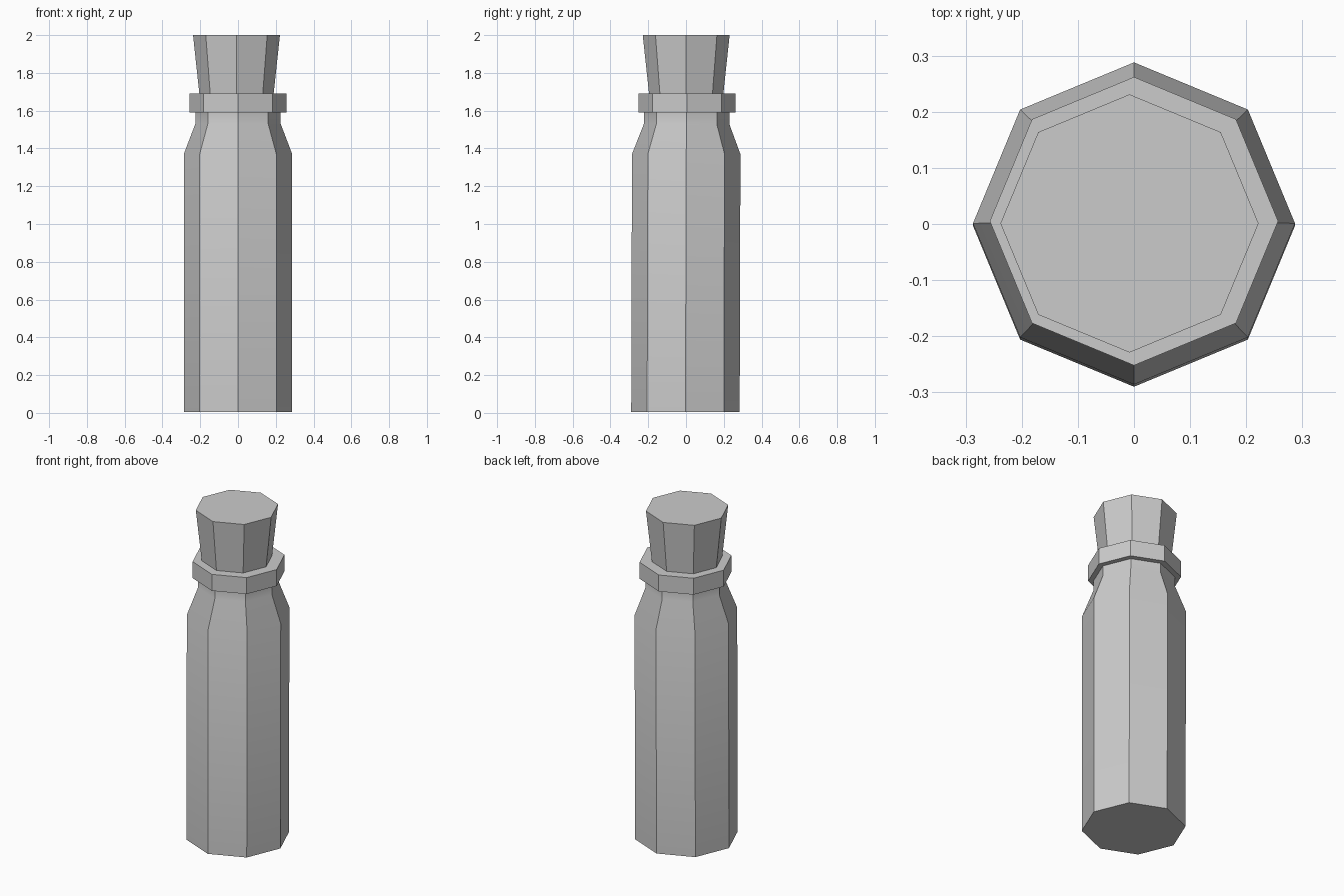
import bpy, bmesh
from math import cos, sin, pi, radians

if "Cube" in bpy.data.objects:
    bpy.data.objects.remove(bpy.data.objects["Cube"])

SIDES = 8


def lathe(name, rings):
    """Closed eight-sided solid from (radius, z, centre x, centre y) rings."""
    bm = bmesh.new()
    loops = [[bm.verts.new((cx + r * cos(2 * pi * i / SIDES),
                            cy + r * sin(2 * pi * i / SIDES), z))
              for i in range(SIDES)] for r, z, cx, cy in rings]
    for low, high in zip(loops, loops[1:]):
        for i in range(SIDES):
            j = (i + 1) % SIDES
            bm.faces.new((low[i], low[j], high[j], high[i]))
    bm.faces.new(loops[0][::-1])
    bm.faces.new(loops[-1])
    mesh = bpy.data.meshes.new(name)
    bm.to_mesh(mesh)
    bm.free()
    obj = bpy.data.objects.new(name, mesh)
    bpy.context.collection.objects.link(obj)
    # Soft shoulder, crisp octagon corners
    bpy.ops.object.select_all(action='DESELECT')
    obj.select_set(True)
    bpy.context.view_layer.objects.active = obj
    bpy.ops.object.shade_smooth_by_angle(angle=radians(30))
    return obj


# Bottle: straight body, sloping shoulder, short neck and projecting lip
lathe("bottle", [
    (0.287, 0.005, 0, -0.003),
    (0.287, 1.37, 0, 0.001),
    (0.226, 1.53, 0, 0.003),
    (0.226, 1.59, 0, 0.003),
    (0.257, 1.59, 0, 0.005),
    (0.257, 1.69, 0, 0.005),
])

# Tapered stopper, set slightly off centre and sunk into the neck
lathe("cork", [
    (0.187, 1.60, -0.008, 0.001),
    (0.230, 2.00, -0.008, 0.001),
])
